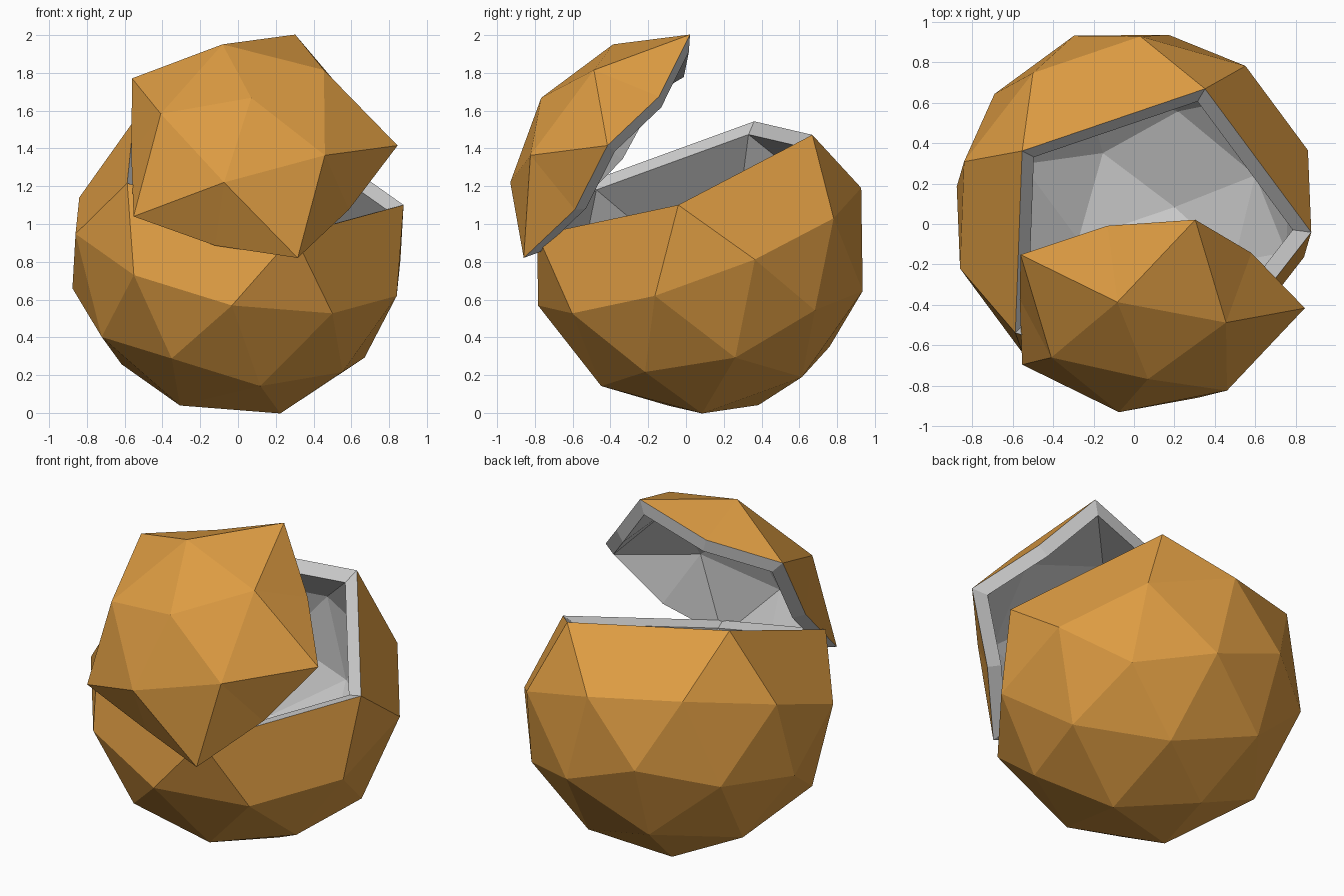
import bpy, bmesh
from mathutils import Vector, Matrix

if "Cube" in bpy.data.objects:
    bpy.data.objects.remove(bpy.data.objects["Cube"])

RADIUS = 0.911
INNER = 0.895          # inner wall as a fraction of the outer wall


def material(name, rgb):
    m = bpy.data.materials.new(name)
    m.diffuse_color = (*rgb, 1)
    m.use_nodes = True
    m.node_tree.nodes["Principled BSDF"].inputs["Base Color"].default_value = m.diffuse_color
    return m


HUSK = material("husk_brown", (0.72, 0.33, 0.055))
FLESH = material("inner_grey", (0.8, 0.8, 0.8))


def frame(center, axis, side):
    """Placement with local z along the axis and local x towards side."""
    z = Vector(axis).normalized()
    x = Vector(side)
    x = (x - z * x.dot(z)).normalized()
    y = z.cross(x)
    rot = Matrix((x, y, z)).transposed().to_4x4()
    return Matrix.Translation(center) @ rot @ Matrix.Scale(RADIUS, 4)


def ball():
    bm = bmesh.new()
    bmesh.ops.create_icosphere(bm, subdivisions=2, radius=1)
    return bm


def keep_verts(bm, test):
    bmesh.ops.delete(bm, geom=[v for v in bm.verts if not test(v.co)], context='VERTS')


def finish(bm, name, placement):
    """Give the open surface a grey inner wall and rim, then place it."""
    for f in bm.faces:
        f.material_index = 0
    rim = [e for e in bm.edges if e.is_boundary]
    dup = bmesh.ops.duplicate(bm, geom=bm.verts[:] + bm.edges[:] + bm.faces[:])
    inner = [g for g in dup["geom"] if isinstance(g, bmesh.types.BMFace)]
    vmap = dup["vert_map"]
    pairs = [(e.verts[0], e.verts[1], vmap[e.verts[1]], vmap[e.verts[0]]) for e in rim]
    for v in {v for f in inner for v in f.verts}:
        v.co *= INNER
    bmesh.ops.reverse_faces(bm, faces=inner)
    for f in inner + [bm.faces.new(p) for p in pairs]:
        f.material_index = 1
    bmesh.ops.recalc_face_normals(bm, faces=bm.faces[:])
    bm.transform(placement)
    mesh = bpy.data.meshes.new(name)
    bm.to_mesh(mesh)
    bm.free()
    mesh.materials.append(HUSK)
    mesh.materials.append(FLESH)
    ob = bpy.data.objects.new(name, mesh)
    bpy.context.collection.objects.link(ob)


# Lower shell: faceted ball cut open along a straight-sided five-corner rim
bm = ball()
keep_verts(bm, lambda c: c.z < 0.5)
bmesh.ops.delete(bm, geom=bm.faces[:], context='FACES_ONLY')
bmesh.ops.convex_hull(bm, input=bm.verts[:])
bmesh.ops.delete(bm, geom=[f for f in bm.faces if f.calc_center_median().z > 0.44],
                 context='FACES')
bmesh.ops.delete(bm, geom=[e for e in bm.edges if not e.link_faces], context='EDGES')
bmesh.ops.dissolve_limit(bm, angle_limit=0.02, verts=bm.verts[:], edges=bm.edges[:])
finish(bm, "lower_shell", frame((0, 0.072, 0.88), (0.189, -0.342, 0.921),
                                (0.336, 0.903, 0.265)))

# Lid: the broken-off top, tipped forward, with its lower points pulled in
bm = ball()
keep_verts(bm, lambda c: c.z > 0.4)
for v in bm.verts:
    if v.co.z < 0.5:
        s = 0.697 / v.co.xy.length
        v.co = (v.co.x * s, v.co.y * s, 0.455)
finish(bm, "lid", frame((0.07, -0.036, 1.124), (0, -0.802, 0.597),
                        (-0.317, 0.558, 0.765)))
